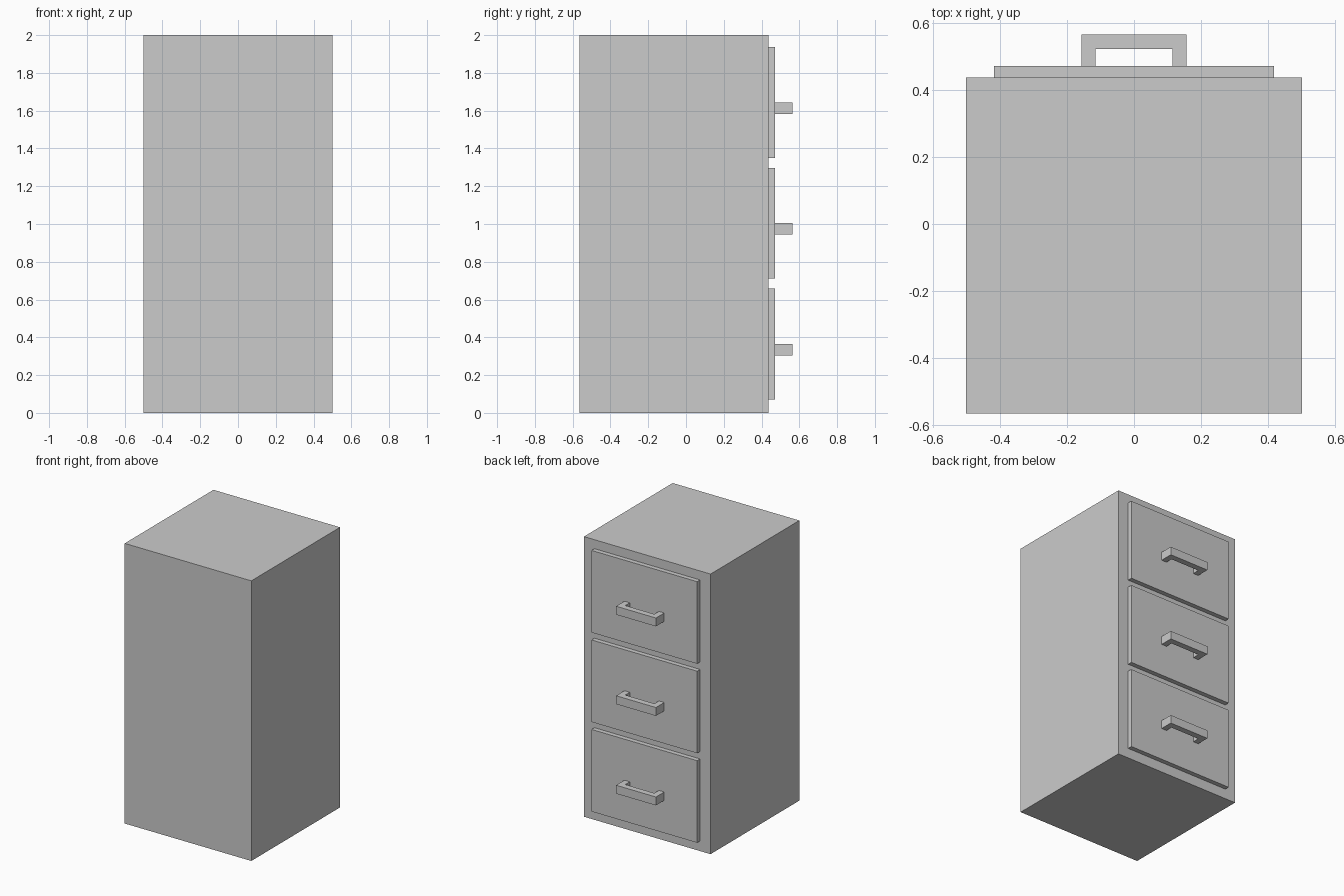
import bpy, bmesh

if "Cube" in bpy.data.objects:
    bpy.data.objects.remove(bpy.data.objects["Cube"])

BODY_BACK, BODY_FACE = -0.564, 0.437   # cabinet depth range
PANEL_FACE, PULL_FACE = 0.470, 0.564   # drawer and handle faces


def make_object(name, bm):
    bmesh.ops.recalc_face_normals(bm, faces=bm.faces)
    mesh = bpy.data.meshes.new(name)
    bm.to_mesh(mesh)
    bm.free()
    obj = bpy.data.objects.new(name, mesh)
    bpy.context.collection.objects.link(obj)
    return obj


def prism(name, outline, z0, z1):
    """Extrude an x-y outline from z0 up to z1."""
    bm = bmesh.new()
    face = bm.faces.new([bm.verts.new((x, y, z0)) for x, y in outline])
    ext = bmesh.ops.extrude_face_region(bm, geom=[face])
    top = [g for g in ext["geom"] if isinstance(g, bmesh.types.BMVert)]
    bmesh.ops.translate(bm, verts=top, vec=(0, 0, z1 - z0))
    return make_object(name, bm)


def rect(half_w, y0, y1):
    return [(-half_w, y0), (half_w, y0), (half_w, y1), (-half_w, y1)]


# Cabinet body
prism("cabinet_body", rect(0.5, BODY_BACK, BODY_FACE), 0, 2)

# U-shaped handle outline, right half mirrored to the left
half = [(0.115, 0.521), (0.115, PANEL_FACE), (0.157, PANEL_FACE), (0.157, PULL_FACE)]
pull = half + [(-x, y) for x, y in reversed(half)]

# Three drawers with handles
for i, label in enumerate(("bottom", "middle", "top")):
    z = 0.365 + i * 0.639
    prism(label + "_drawer_front", rect(0.417, BODY_FACE, PANEL_FACE), z - 0.293, z + 0.293)
    prism(label + "_drawer_handle", pull, z - 0.06, z)
